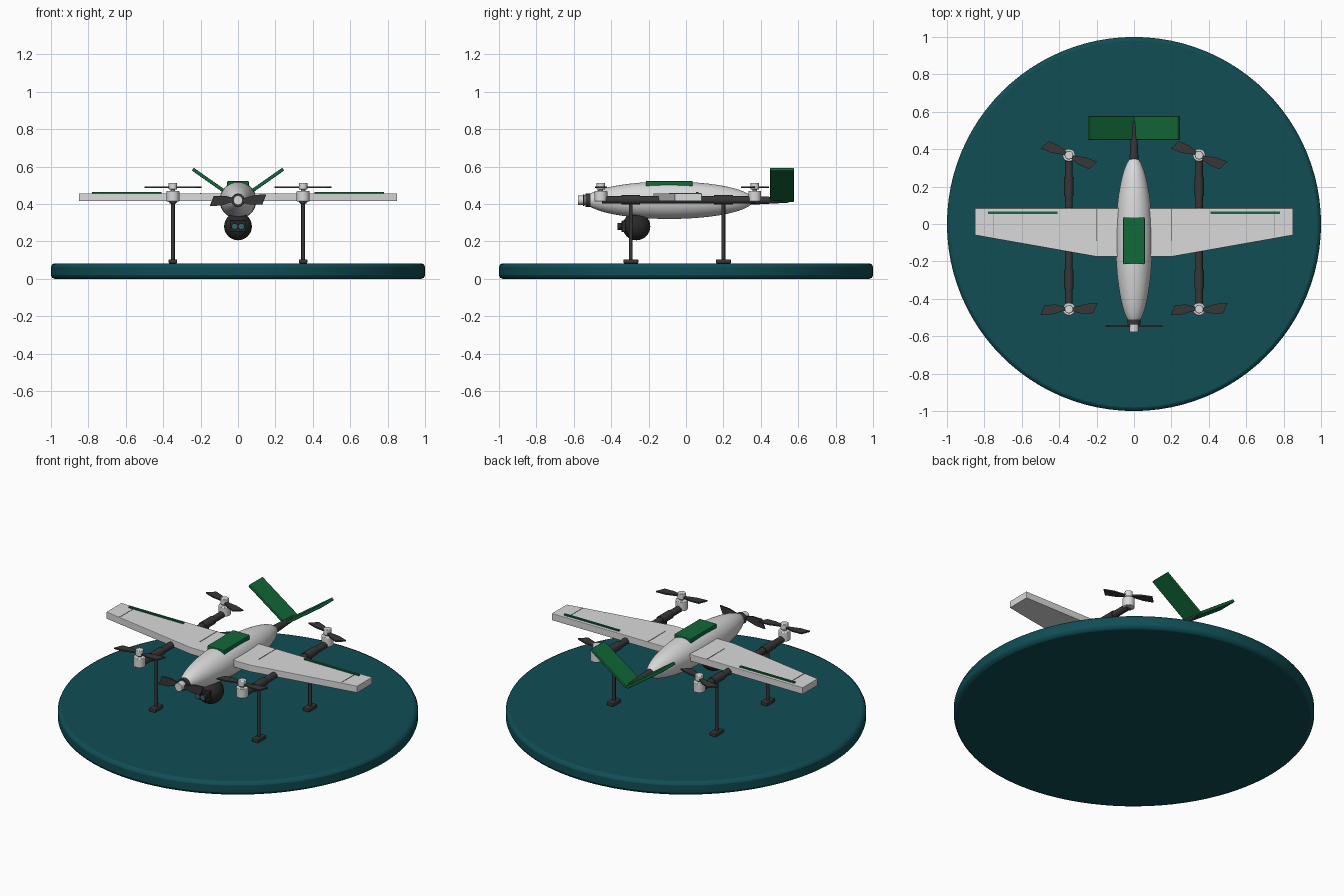
import bpy, bmesh, math
from mathutils import Vector, Matrix

old = bpy.data.objects.get("Cube")
if old:
    bpy.data.objects.remove(old, do_unlink=True)


def material(name, r, g, b):
    m = bpy.data.materials.new(name)
    m.use_nodes = True
    m.diffuse_color = (r, g, b, 1)
    m.node_tree.nodes["Principled BSDF"].inputs["Base Color"].default_value = (r, g, b, 1)
    return m


TEAL = material("deep teal", 0.005, 0.075, 0.09)
WHITE = material("off white", 0.7, 0.7, 0.7)
GREEN = material("forest green", 0.006, 0.14, 0.04)
CARBON = material("carbon grey", 0.04, 0.038, 0.038)
BLACK = material("camera black", 0.022, 0.022, 0.024)
SEAM = material("seam grey", 0.25, 0.25, 0.25)
GLASS = material("lens glass", 0.03, 0.12, 0.15)


def finish(name, bm, mat, smooth=False, bevel=0, segments=2):
    bmesh.ops.recalc_face_normals(bm, faces=bm.faces)
    me = bpy.data.meshes.new(name)
    bm.to_mesh(me)
    bm.free()
    ob = bpy.data.objects.new(name, me)
    bpy.context.collection.objects.link(ob)
    me.materials.append(mat)
    if bevel:
        mod = ob.modifiers.new("Bevel", "BEVEL")
        mod.width, mod.segments, mod.limit_method = bevel, segments, "ANGLE"
    if smooth:
        bpy.ops.object.select_all(action="DESELECT")
        ob.select_set(True)
        bpy.context.view_layer.objects.active = ob
        bpy.ops.object.shade_smooth_by_angle(angle=math.radians(35))
    return ob


def box(name, centre, size, mat, bevel=0):
    bm = bmesh.new()
    bmesh.ops.create_cube(bm, size=1)
    bmesh.ops.scale(bm, vec=size, verts=bm.verts)
    bmesh.ops.translate(bm, vec=centre, verts=bm.verts)
    return finish(name, bm, mat, bevel=bevel)


def rod(name, start, end, r1, mat, r2=None, sides=24, bevel=0):
    """Cylinder or cone running between two points."""
    a, b = Vector(start), Vector(end)
    bm = bmesh.new()
    bmesh.ops.create_cone(bm, cap_ends=True, segments=sides, radius1=r1,
                          radius2=r1 if r2 is None else r2, depth=(b - a).length)
    turn = Vector((0, 0, 1)).rotation_difference(b - a).to_matrix().to_4x4()
    bmesh.ops.transform(bm, matrix=Matrix.Translation((a + b) / 2) @ turn, verts=bm.verts)
    return finish(name, bm, mat, True, bevel)


def ball(name, centre, radii, mat):
    bm = bmesh.new()
    bmesh.ops.create_uvsphere(bm, u_segments=48, v_segments=32, radius=1)
    bmesh.ops.rotate(bm, matrix=Matrix.Rotation(math.pi / 2, 3, "X"), verts=bm.verts)
    bmesh.ops.scale(bm, vec=radii, verts=bm.verts)
    bmesh.ops.translate(bm, vec=centre, verts=bm.verts)
    return finish(name, bm, mat, True)


def slab(name, outline, thickness, matrix, mat, bevel=0):
    """Flat outline thickened evenly about its own plane."""
    bm = bmesh.new()
    face = bm.faces.new([bm.verts.new((x, y, -thickness / 2)) for x, y in outline])
    top = bmesh.ops.extrude_face_region(bm, geom=[face])["geom"]
    bmesh.ops.translate(bm, vec=(0, 0, thickness),
                        verts=[v for v in top if isinstance(v, bmesh.types.BMVert)])
    bmesh.ops.transform(bm, matrix=matrix, verts=bm.verts)
    return finish(name, bm, mat, bevel=bevel)


def propeller(name, matrix):
    blade = [(0.0, 0.009), (0.03, 0.01), (0.09, 0.028), (0.152, 0.032), (0.13, -0.022), (0.07, -0.024), (0.02, -0.012)]
    for i in range(2):
        slab(f"{name}_blade_{i + 1}", blade, 0.008,
             matrix @ Matrix.Rotation(math.pi * i, 4, "Z"), CARBON)


# Display base
rod("display_base", (0, 0, 0), (0, 0, 0.083), 1.0, TEAL, sides=96, bevel=0.02)

# Body, hatch, nose motor and tail boom
ball("fuselage", (0, -0.09, 0.42), (0.098, 0.45, 0.1), WHITE)
box("top_hatch", (0, -0.09, 0.508), (0.115, 0.25, 0.03), GREEN, 0.005)
rod("nose_collar", (0, -0.5, 0.42), (0, -0.538, 0.42), 0.035, CARBON)
rod("nose_hub", (0, -0.535, 0.42), (0, -0.577, 0.42), 0.025, WHITE)
propeller("nose_propeller", Matrix.Translation((0, -0.548, 0.42)) @ Matrix.Rotation(math.pi / 2, 4, "X"))
rod("tail_boom", (0, 0.31, 0.42), (0, 0.55, 0.42), 0.026, CARBON, 0.013)

# Wing: straight centre section with tapered outer panels
half = [(0.2, -0.175), (0.85, -0.06), (0.85, 0.085)]
slab("wing", half + [(-x, y) for x, y in reversed(half)], 0.042,
     Matrix.Translation((0, 0, 0.436)), WHITE, 0.003)

for side, s in (("left", 1), ("right", -1)):
    # Wing trim
    box(f"{side}_aileron_strip", (s * 0.595, 0.06, 0.459), (0.37, 0.013, 0.01), GREEN)
    box(f"{side}_root_seam", (s * 0.2, -0.005, 0.457), (0.005, 0.17, 0.003), SEAM)
    box(f"{side}_tip_seam", (s * 0.75, 0.0, 0.457), (0.005, 0.145, 0.003), SEAM)

    # Canted tail surface
    fin = [(0, 0.45), (0.295, 0.45), (0.295, 0.577), (0, 0.577)]
    tilt = Matrix.Rotation(math.radians(-35), 4, "Y")
    mirror = Matrix.Diagonal((s, 1, 1, 1))
    slab(f"{side}_tail_fin", fin, 0.018, mirror @ Matrix.Translation((0, 0, 0.417)) @ tilt, GREEN, 0.004)

    # Lift boom
    x = s * 0.348
    rod(f"{side}_lift_boom", (x, -0.45, 0.422), (x, 0.37, 0.422), 0.02, CARBON)

    for end, leg_y, motor_y, angle in (("front", -0.295, -0.455, 0), ("rear", 0.2, 0.368, -25)):
        part = f"{end}_{side}"
        # Landing leg with clamp and foot
        rod(f"{part}_clamp", (x, leg_y - 0.05, 0.422), (x, leg_y + 0.05, 0.422), 0.025, CARBON)
        rod(f"{part}_leg", (x, leg_y, 0.09), (x, leg_y, 0.42), 0.01, CARBON)
        box(f"{part}_foot", (x, leg_y, 0.093), (0.045, 0.08, 0.022), CARBON, 0.005)
        # Lift motor and propeller
        rod(f"{part}_motor", (x, motor_y, 0.413), (x, motor_y, 0.47), 0.034, WHITE, bevel=0.003)
        rod(f"{part}_shaft", (x, motor_y, 0.46), (x, motor_y, 0.49), 0.012, SEAM)
        rod(f"{part}_hub", (x, motor_y, 0.478), (x, motor_y, 0.513), 0.023, WHITE, bevel=0.003)
        propeller(f"{part}_propeller", Matrix.Translation((x, motor_y, 0.49))
                  @ Matrix.Rotation(math.radians(angle), 4, "Z"))

    # Camera lens
    rod(f"{side}_lens_barrel", (s * 0.018, -0.33, 0.28), (s * 0.018, -0.365, 0.28), 0.019, BLACK)
    rod(f"{side}_lens_glass", (s * 0.018, -0.33, 0.28), (s * 0.018, -0.367, 0.28), 0.014, GLASS)

# Camera turret under the nose
rod("camera_neck", (0, -0.265, 0.3), (0, -0.265, 0.37), 0.045, BLACK)
ball("camera_ball", (0, -0.265, 0.28), (0.074, 0.074, 0.074), BLACK)
box("camera_face", (0, -0.32, 0.28), (0.088, 0.05, 0.062), BLACK, 0.006)
